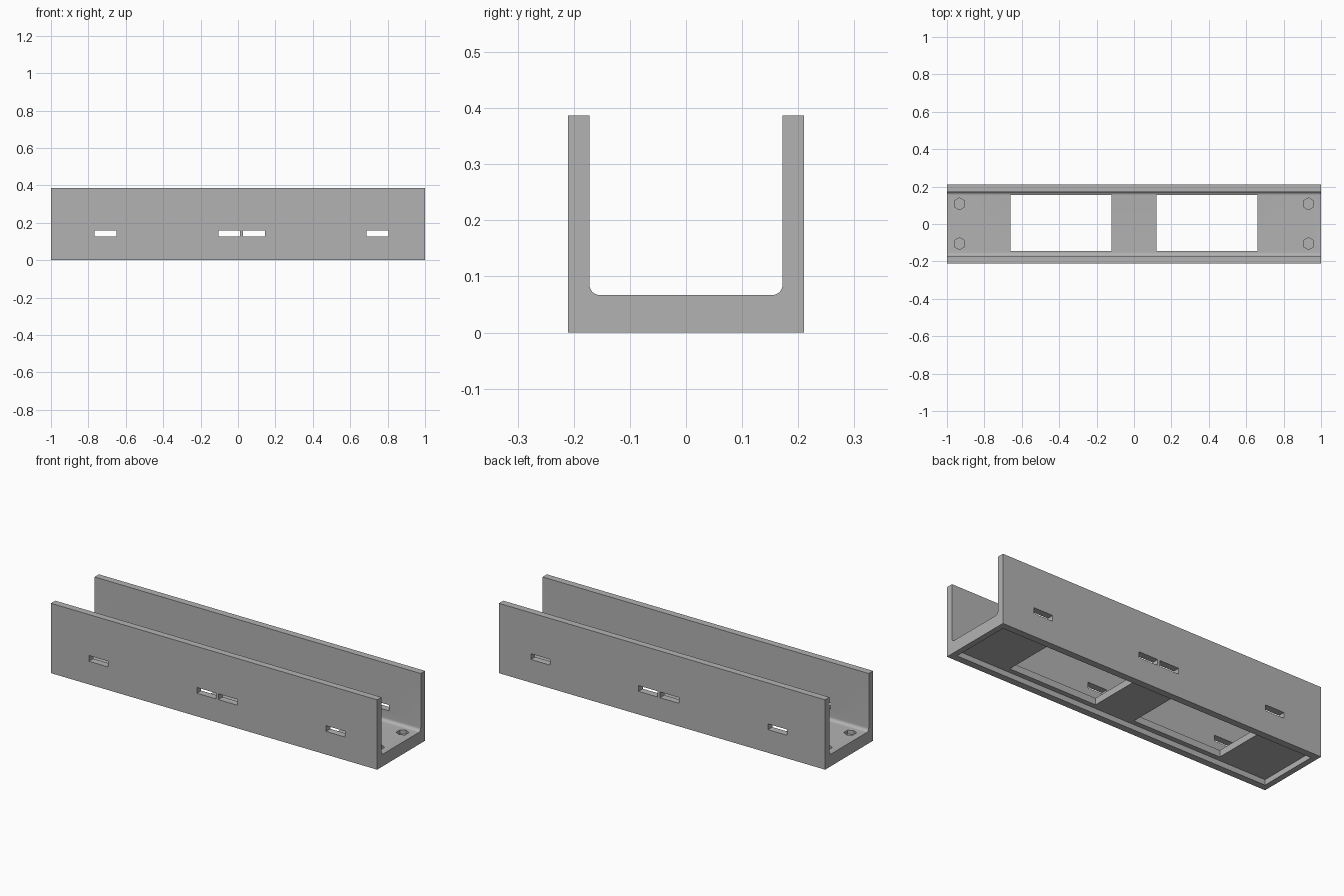
import bpy, bmesh, math
from mathutils import Matrix, Vector

cube = bpy.data.objects.get("Cube")
if cube:
    bpy.data.objects.remove(cube, do_unlink=True)

grey = bpy.data.materials.new("plain grey")
grey.use_nodes = True
colour = (0.45, 0.45, 0.45, 1)
grey.diffuse_color = colour
grey.node_tree.nodes["Principled BSDF"].inputs["Base Color"].default_value = colour

HALF_W, INNER_W, HEIGHT, FLOOR = 0.21, 0.172, 0.387, 0.067
FILLET, STEPS = 0.018, 8


def make_object(name, bm):
    bmesh.ops.recalc_face_normals(bm, faces=bm.faces)
    mesh = bpy.data.meshes.new(name)
    bm.to_mesh(mesh)
    bm.free()
    mesh.materials.append(grey)
    obj = bpy.data.objects.new(name, mesh)
    bpy.context.collection.objects.link(obj)
    return obj


def add_box(bm, x, y, z):
    """Box given as (min, max) ranges."""
    centre = Vector([(a + b) / 2 for a, b in (x, y, z)])
    size = [b - a for a, b in (x, y, z)]
    bmesh.ops.create_cube(bm, size=1, matrix=Matrix.Translation(centre) @ Matrix.Diagonal((*size, 1)))


def cut(target, name, bm):
    """Subtract the cutter from the target and discard it."""
    cutter = make_object(name, bm)
    cutter.hide_render = True
    mod = target.modifiers.new(name, "BOOLEAN")
    mod.operation, mod.solver, mod.object = "DIFFERENCE", "EXACT", cutter
    bpy.context.view_layer.objects.active = target
    bpy.ops.object.modifier_apply(modifier=mod.name)
    bpy.data.objects.remove(cutter, do_unlink=True)


# U-shaped channel: half profile with inner fillet, mirrored and extruded
half = [(HALF_W, 0), (HALF_W, HEIGHT), (INNER_W, HEIGHT)]
for i in range(STEPS + 1):
    a = math.pi / 2 * i / STEPS
    half.append((INNER_W - FILLET + FILLET * math.cos(a), FLOOR + FILLET - FILLET * math.sin(a)))
profile = half + [(-y, z) for y, z in reversed(half)]
bm = bmesh.new()
end = bm.faces.new([bm.verts.new((-1, y, z)) for y, z in profile])
ext = bmesh.ops.extrude_face_region(bm, geom=[end])
bmesh.ops.translate(bm, vec=(2, 0, 0), verts=[v for v in ext["geom"] if isinstance(v, bmesh.types.BMVert)])
channel = make_object("channel", bm)

# Shallow recess under the floor, leaving a rim
bm = bmesh.new()
add_box(bm, (-0.968, 0.968), (-0.172, 0.172), (-0.1, 0.03))
cut(channel, "recess_cutter", bm)

# Two large openings through the floor
bm = bmesh.new()
for x in ((-0.66, -0.121), (0.121, 0.66)):
    add_box(bm, x, (-0.144, 0.155), (-0.1, 0.12))
cut(channel, "opening_cutter", bm)

# Slots through both side walls
bm = bmesh.new()
for x in (-0.767, -0.105, 0.027, 0.687):
    add_box(bm, (x, x + 0.117), (-0.3, 0.3), (0.128, 0.16))
cut(channel, "slot_cutter", bm)

# Blind hexagonal pockets at the floor corners
bm = bmesh.new()
for x in (-0.933, 0.933):
    for y in (-0.105, 0.108):
        place = Matrix.Translation((x, y, 0.085)) @ Matrix.Rotation(math.pi / 6, 4, "Z")
        hexagon = bmesh.ops.create_cone(bm, cap_ends=True, segments=6, radius1=0.032,
                                        radius2=0.032, depth=0.08)["verts"]
        # turn a corner of each pocket towards the side walls
        turn = math.pi / 2 - math.atan2(hexagon[0].co.y, hexagon[0].co.x)
        place = Matrix.Translation((x, y, 0.085)) @ Matrix.Rotation(turn, 4, "Z")
        bmesh.ops.transform(bm, matrix=place, verts=hexagon)
cut(channel, "pocket_cutter", bm)

# Smooth the fillets, keep every other edge crisp
bpy.ops.object.select_all(action="DESELECT")
channel.select_set(True)
bpy.context.view_layer.objects.active = channel
bpy.ops.object.shade_smooth_by_angle(angle=math.radians(30))
